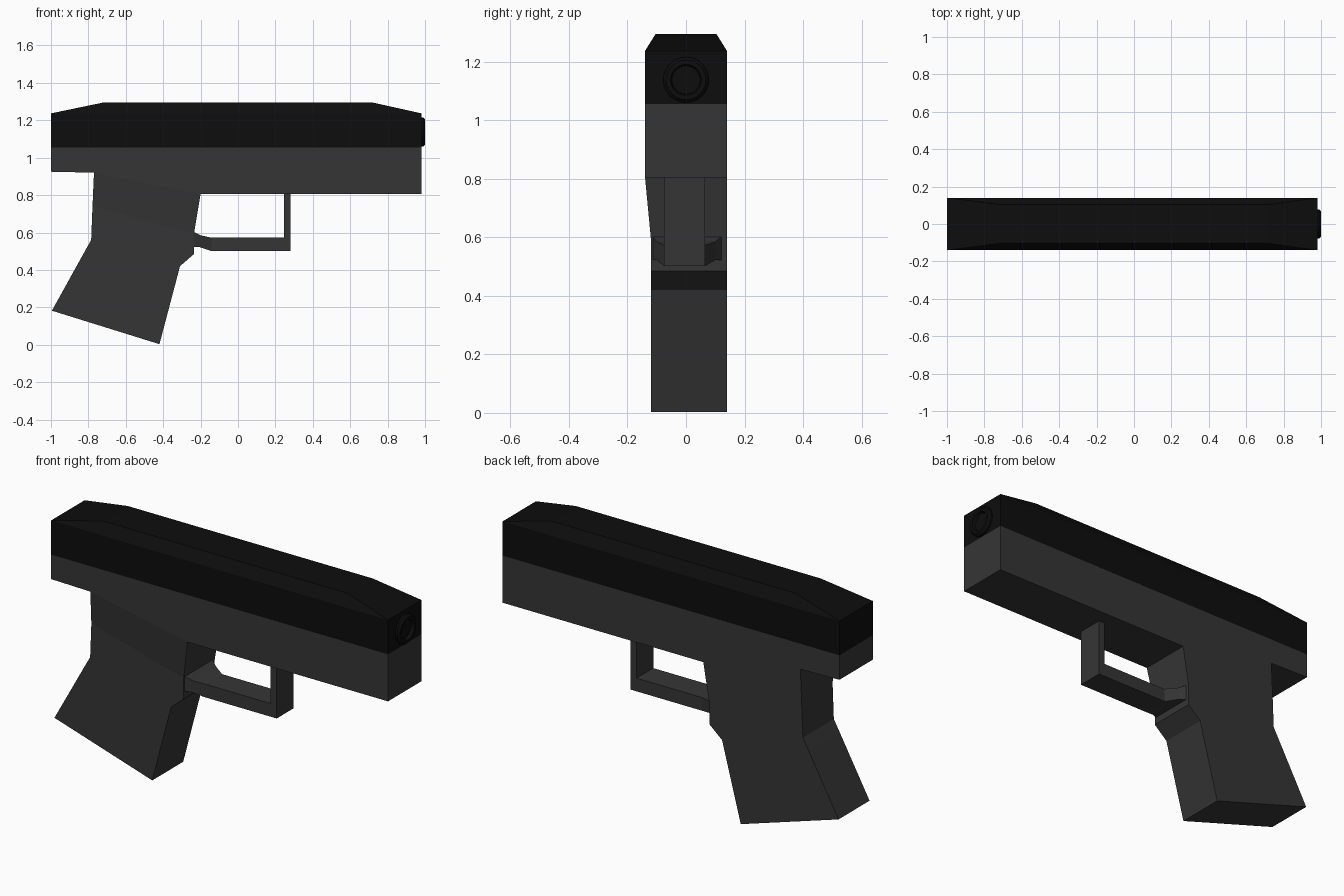
import bpy, bmesh, math

if "Cube" in bpy.data.objects:
    bpy.data.objects.remove(bpy.data.objects["Cube"])


def material(name, value):
    m = bpy.data.materials.new(name)
    m.diffuse_color = (value, value, value, 1)
    m.use_nodes = True
    m.node_tree.nodes["Principled BSDF"].inputs["Base Color"].default_value = m.diffuse_color
    return m


DARK = material("dark_metal", 0.004)
GREY = material("grey_polymer", 0.036)


def loft(name, rings, mat, caps=True):
    """Skin a list of closed rings, each with the same number of points."""
    bm = bmesh.new()
    rows = [[bm.verts.new(p) for p in ring] for ring in rings]
    n = len(rows[0])
    for a, b in zip(rows, rows[1:]):
        for i in range(n):
            j = (i + 1) % n
            bm.faces.new((a[i], a[j], b[j], b[i]))
    if caps:
        bm.faces.new(rows[0])
        bm.faces.new(rows[-1])
    bmesh.ops.recalc_face_normals(bm, faces=bm.faces)
    mesh = bpy.data.meshes.new(name)
    bm.to_mesh(mesh)
    bm.free()
    mesh.materials.append(mat)
    obj = bpy.data.objects.new(name, mesh)
    bpy.context.collection.objects.link(obj)
    return obj


def section(a, b, y0, y1):
    """Four-sided ring between profile points a and b (x, z)."""
    return [(a[0], y0, a[1]), (b[0], y0, b[1]), (b[0], y1, b[1]), (a[0], y1, a[1])]


def plate(x0, x1, y, z):
    return [(x0, -y, z), (x1, -y, z), (x1, y, z), (x0, y, z)]


# upper slide: box with a hipped top
loft("slide", [plate(-1, 0.98, 0.14, 1.055), plate(-1, 0.98, 0.14, 1.237),
               plate(-0.72, 0.72, 0.104, 1.295)], DARK)

# muzzle ring with a shallow recess
bore = [(0.078, 0.975), (0.078, 0.99), (0.068, 1.0), (0.053, 1.0), (0.048, 0.984), (0.001, 0.984)]
loft("muzzle", [[(x, r * math.cos(k * math.tau / 24), 1.138 + r * math.sin(k * math.tau / 24))
                 for k in range(24)] for r, x in bore], DARK)

# lower frame
frame = [(-1, 0.925), (-0.77, 0.92), (-0.2, 0.805), (0.98, 0.805)]
loft("frame", [section((x, z), (x, 1.055), -0.14, 0.14) for x, z in frame], GREY)

# grip: rear point, front point, near-side depth
grip = [((-0.77, 0.92), (-0.2, 0.805), -0.14),
        ((-0.778, 0.74), (-0.235, 0.595), -0.12),
        ((-0.785, 0.56), (-0.235, 0.485), -0.12),
        ((-0.82, 0.498), (-0.31, 0.42), -0.12),
        ((-0.995, 0.182), (-0.42, 0.003), -0.12)]
loft("grip", [section(a, b, y, 0.14) for a, b, y in grip], GREY)

# guard loop: outer point, inner point, side depths; flares into the grip
guard = [((-0.24, 0.522), (-0.24, 0.605), -0.115, 0.125),
         ((-0.205, 0.522), (-0.2, 0.585), -0.10, 0.10),
         ((-0.145, 0.502), (-0.14, 0.572), -0.075, 0.065),
         ((0.28, 0.502), (0.245, 0.572), -0.075, 0.065),
         ((0.28, 0.807), (0.245, 0.807), -0.075, 0.065)]
loft("guard", [section(*g) for g in guard], GREY)
